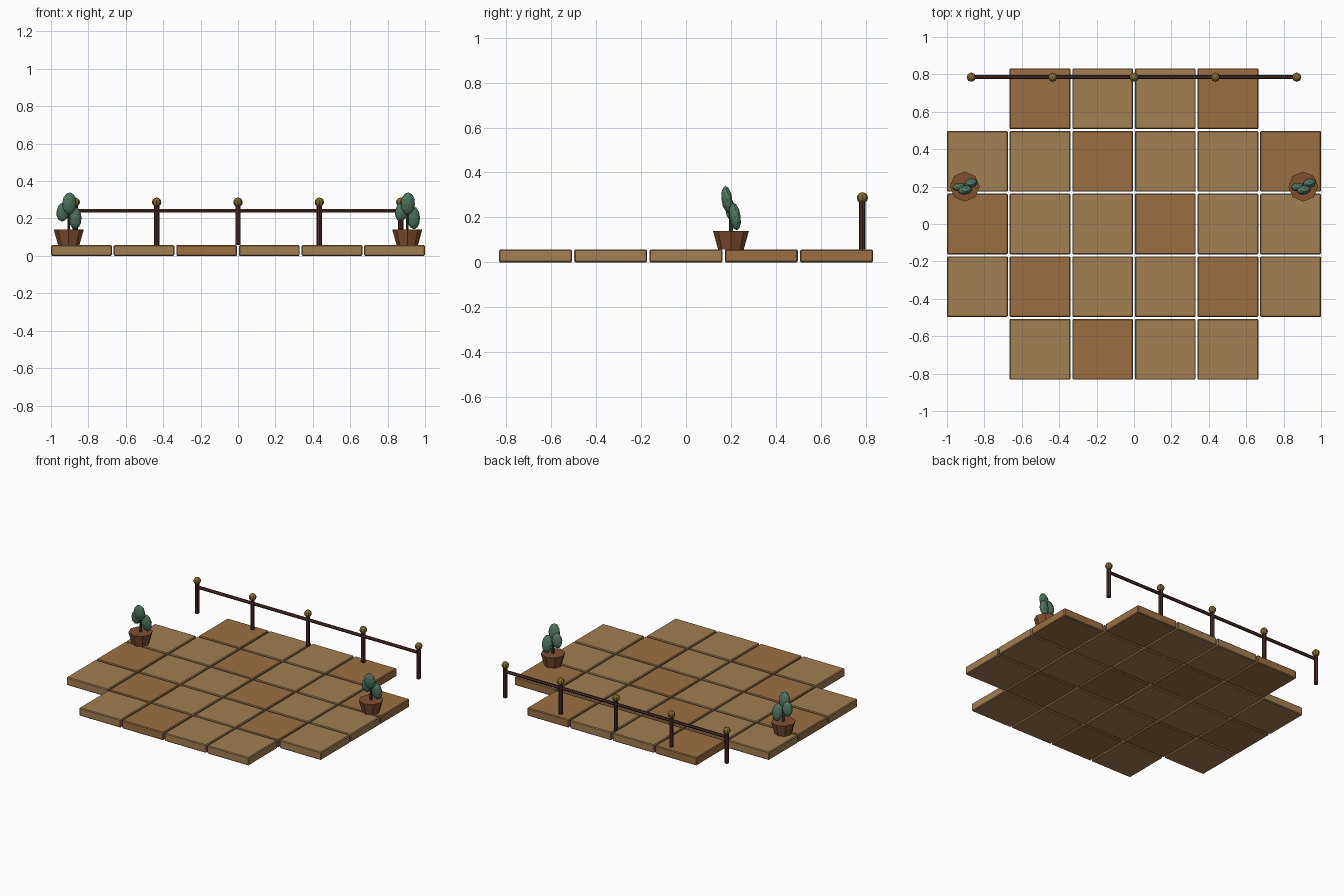
import bpy
from math import pi

if "Cube" in bpy.data.objects:
    bpy.data.objects.remove(bpy.data.objects["Cube"])


def material(name, rgb):
    m = bpy.data.materials.new(name)
    m.diffuse_color = (*rgb, 1)
    m.use_nodes = True
    m.node_tree.nodes["Principled BSDF"].inputs["Base Color"].default_value = m.diffuse_color
    return m


LIGHT = material("light_wood", (0.36, 0.21, 0.085))
DARK = material("dark_wood", (0.33, 0.16, 0.055))
IRON = material("dark_post", (0.075, 0.027, 0.02))
BRASS = material("brass", (0.22, 0.14, 0.03))
CLAY = material("clay", (0.22, 0.08, 0.03))
LEAF = material("leaf", (0.08, 0.18, 0.115))
STEM = material("stem", (0.03, 0.06, 0.035))


def finish(name, mat):
    o = bpy.context.object
    o.name = name
    o.data.materials.append(mat)
    return o


def tapered(name, mat, loc, r1, r2, depth, sides, rot=(0, 0, 0)):
    bpy.ops.mesh.primitive_cone_add(vertices=sides, radius1=r1, radius2=r2,
                                    depth=depth, location=loc, rotation=rot)
    return finish(name, mat)


def blob(name, mat, loc, scale, rot=(0, 0, 0)):
    bpy.ops.mesh.primitive_ico_sphere_add(subdivisions=2, radius=1,
                                          location=loc, rotation=rot)
    bpy.context.object.scale = scale
    return finish(name, mat)


# floor tiles: 6 x 5 grid without the corners, every third one darker
PITCH, SIZE, TOP = 0.335, 0.325, 0.057
for j in range(5):
    for i in range(6):
        if i in (0, 5) and j in (0, 4):
            continue
        bpy.ops.mesh.primitive_cube_add(
            size=1, location=((i - 2.5) * PITCH, (j - 2) * PITCH, TOP / 2))
        bpy.context.object.scale = (SIZE, SIZE, TOP)
        bpy.ops.object.transform_apply(location=False, rotation=False, scale=True)
        tile = finish(f"tile_{i}_{j}", DARK if (i + j) % 3 == 2 else LIGHT)
        bevel = tile.modifiers.new("bevel", 'BEVEL')
        bevel.width = 0.005
        bevel.segments = 1

# railing: five posts with ball caps and one long rail
RAIL_Y = 0.785
for k in range(5):
    x = (k - 2) * 0.435
    tapered(f"post_{k}", IRON, (x, RAIL_Y, 0.162), 0.014, 0.014, 0.21, 8)
    bpy.ops.mesh.primitive_uv_sphere_add(segments=8, ring_count=6, radius=0.025,
                                         location=(x, RAIL_Y, 0.287))
    finish(f"post_ball_{k}", BRASS)
tapered("rail", IRON, (0, RAIL_Y, 0.242), 0.011, 0.011, 1.74, 6, (0, pi / 2, 0))

# potted plants on both sides
for side, px in (("left", -0.905), ("right", 0.905)):
    py = 0.2
    tapered(f"{side}_pot", CLAY, (px, py, 0.0985), 0.057, 0.08, 0.083, 8)
    tapered(f"{side}_stem", STEM, (px, py, 0.19), 0.009, 0.007, 0.12, 6)
    blob(f"{side}_leaf_top", LEAF, (px + 0.003, py - 0.018, 0.28),
         (0.039, 0.024, 0.06), (0.14, 0.0, 0.2))
    blob(f"{side}_leaf_left", LEAF, (px - 0.031, py - 0.002, 0.235),
         (0.035, 0.022, 0.052), (0.14, 0.1, 0.2))
    blob(f"{side}_leaf_right", LEAF, (px + 0.033, py + 0.018, 0.204),
         (0.036, 0.025, 0.062), (0.14, -0.1, 0.2))
